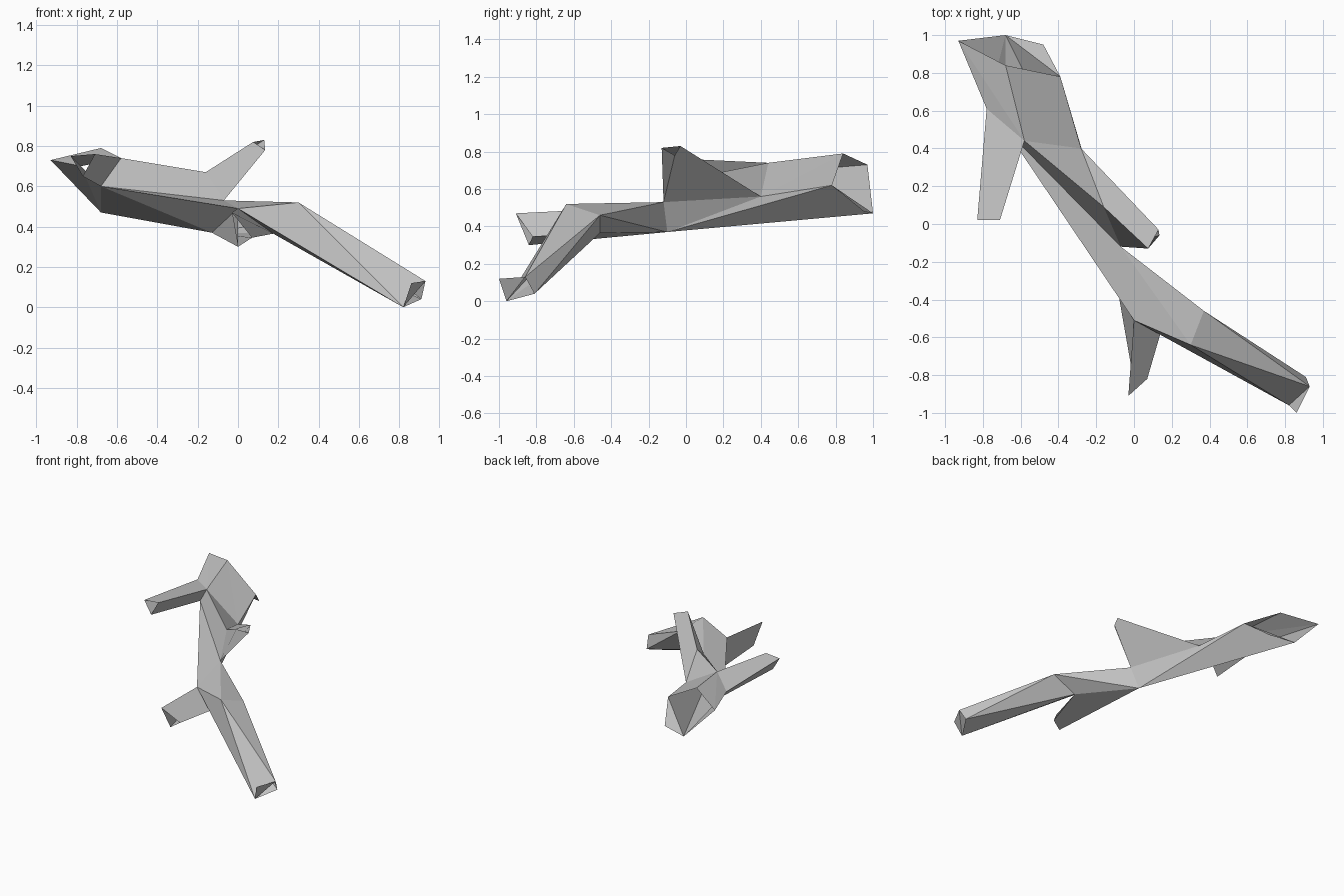
import bpy, bmesh

if "Cube" in bpy.data.objects:
    bpy.data.objects.remove(bpy.data.objects["Cube"])

bark = bpy.data.materials.new("grey_bark")
bark.diffuse_color = (0.55, 0.55, 0.55, 1)
bark.use_nodes = True
bark.node_tree.nodes["Principled BSDF"].inputs["Base Color"].default_value = bark.diffuse_color

# Shared joints where the limbs meet the trunk
J = {
    "A": (-.68, 1.0, .47), "B": (-.93, .97, .73), "C": (-.68, .84, .79),
    "D": (-.39, .78, .62), "E": (-.48, .95, .48), "F": (-.58, .44, .74),
    "G": (-.68, .50, .60), "H": (-.78, .61, .70), "L": (-.28, .40, .56),
    "M": (-.16, .09, .67), "N": (-.07, -.12, .53), "S": (0, -.51, .49),
    "T": (.30, -.64, .52), "U": (.37, -.46, .46), "X": (-.13, -.10, .37),
    "Y": (.175, -.46, .365),
}


def build(name, faces, points):
    """Make one open low-poly shell from faces given as joint letters."""
    bm = bmesh.new()
    made = {}
    for face in faces:
        for k in face:
            if k not in made:
                made[k] = bm.verts.new(points[k])
        bm.faces.new([made[k] for k in face])
    bmesh.ops.recalc_face_normals(bm, faces=bm.faces[:])
    mesh = bpy.data.meshes.new(name)
    bm.to_mesh(mesh)
    bm.free()
    mesh.materials.append(bark)
    bpy.context.collection.objects.link(bpy.data.objects.new(name, mesh))


def stub(name, base, tip):
    """Open three-sided branch from trunk joints to a broken tip."""
    points = dict(J)
    points.update({str(i): p for i, p in enumerate(tip)})
    faces = []
    for i in range(3):
        j = (i + 1) % 3
        faces.append(base[i] + base[j] + str(j) + str(i))
    build(name, faces, points)


# Upper trunk with its open broken end and splinter
build("upper_trunk",
      "CDL CLF FLM BCF BFH ABH AHG AGX FMNG DLX LNX ADX AED".split(), J)

# Lower trunk down to the fork
build("lower_trunk", "GNS NTS NUT GSX NUX UYX".split(), J)

# Short broken branches
stub("left_branch", "HFG", [(-.83, .02, .75), (-.71, .02, .76), (-.77, .02, .65)])
stub("right_branch", "LMN", [(.13, -.03, .83), (.075, -.13, .82), (.135, -.06, .78)])
stub("front_branch", "SXY", [(-.03, -.91, .47), (0, -.84, .30), (.07, -.82, .345)])

# Long limb reaching the ground, with a splinter at the tip
limb = dict(J)
limb.update({"1": (.93, -.86, .13), "2": (.91, -.81, .04),
             "3": (.82, -.96, 0), "4": (.86, -1.0, .12)})
build("long_limb", "TU1 U21 T13 ST3 YS3 UY2 Y32 143".split(), limb)
